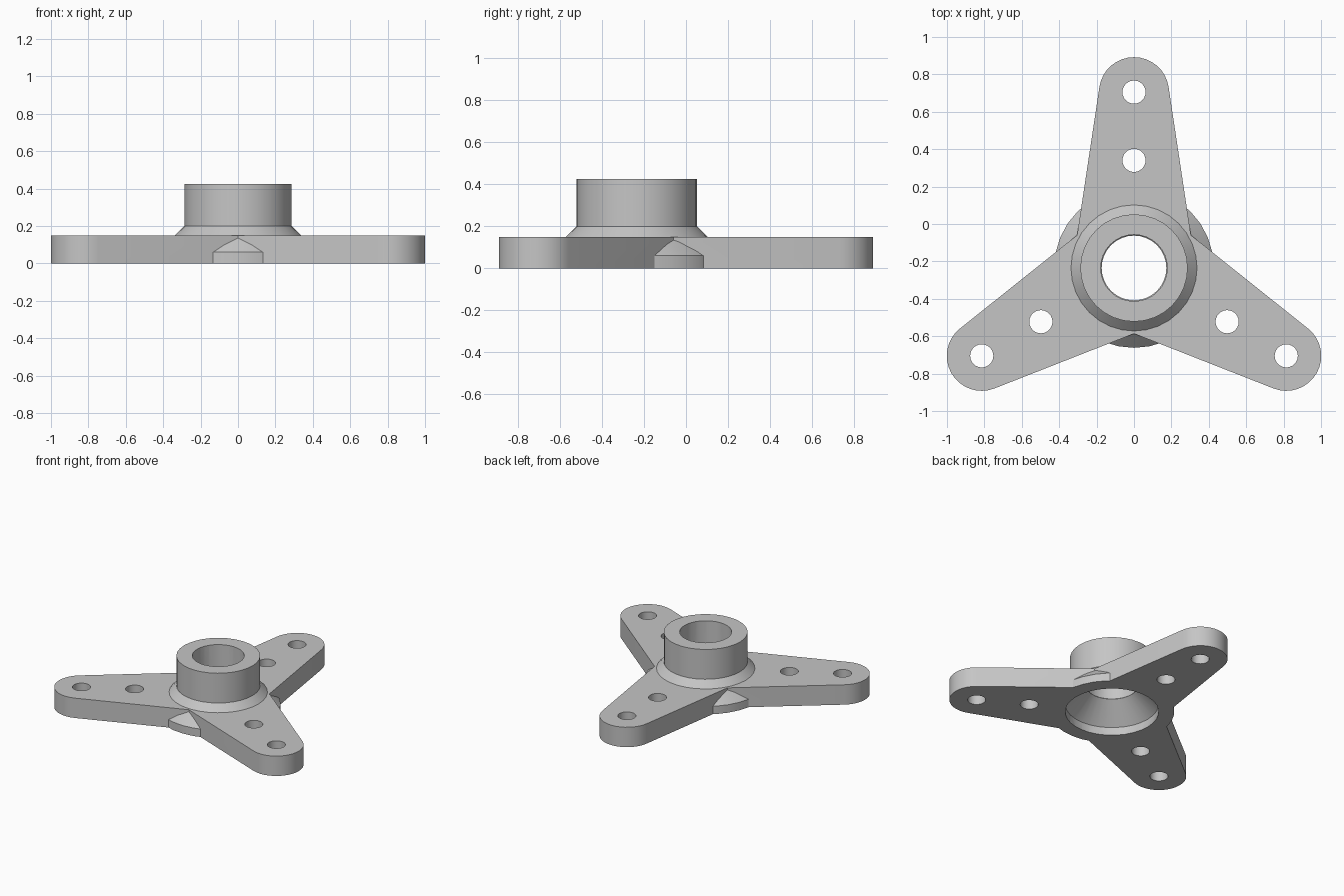
import bpy, bmesh, math
from mathutils import Vector

cube = bpy.data.objects.get("Cube")
if cube:
    bpy.data.objects.remove(cube, do_unlink=True)

CENTRE = Vector((0, -0.235, 0))
REACH, TIP_R, ROOT_R, PLATE_H = 0.94, 0.187, 0.327, 0.15
ARMS = [math.radians(a) for a in (90, 210, 330)]

grey = bpy.data.materials.new("plain grey")
grey.use_nodes = True
colour = (0.56, 0.56, 0.56, 1)
grey.diffuse_color = colour
grey.node_tree.nodes["Principled BSDF"].inputs["Base Color"].default_value = colour


def polar(r, a):
    return Vector((r * math.cos(a), r * math.sin(a), 0))


def make_object(name, bm):
    bmesh.ops.recalc_face_normals(bm, faces=bm.faces)
    mesh = bpy.data.meshes.new(name)
    bm.to_mesh(mesh)
    bm.free()
    mesh.materials.append(grey)
    ob = bpy.data.objects.new(name, mesh)
    ob.location = CENTRE
    bpy.context.collection.objects.link(ob)
    return ob


def lathe(bm, profile, at=Vector(), steps=32):
    """Solid of revolution; the profile starts and ends on the axis."""
    verts = [bm.verts.new(at + Vector((r, 0, z))) for r, z in profile]
    edges = [bm.edges.new(pair) for pair in zip(verts, verts[1:])]
    bmesh.ops.spin(bm, geom=verts + edges, cent=at, axis=(0, 0, 1),
                   angle=math.tau, steps=steps)
    bmesh.ops.remove_doubles(bm, verts=bm.verts, dist=0.0005)


def combine(target, tool, operation):
    mod = target.modifiers.new(operation.lower(), "BOOLEAN")
    mod.object, mod.operation, mod.solver = tool, operation, "EXACT"
    bpy.context.view_layer.objects.active = target
    bpy.ops.object.modifier_apply(modifier=mod.name)
    bpy.data.objects.remove(tool, do_unlink=True)


# Three tapered arms: rounded tips joined by tangent lines that meet in valleys
bm = bmesh.new()
swing = math.acos((ROOT_R - TIP_R) / REACH)
valley = ROOT_R / math.cos(swing - math.pi / 3)
outline = []
for a in ARMS:
    outline += [polar(REACH, a) + polar(TIP_R, a + swing * (i / 8 - 1)) for i in range(17)]
    outline.append(polar(valley, a + math.pi / 3))
base = bm.faces.new([bm.verts.new(p) for p in outline])
top = bmesh.ops.extrude_face_region(bm, geom=[base])["geom"]
bmesh.ops.translate(bm, vec=(0, 0, PLATE_H),
                    verts=[v for v in top if isinstance(v, bmesh.types.BMVert)])
bracket = make_object("three_arm_bracket", bm)

# Hub: low rim, sloped shoulder and upright collar
bm = bmesh.new()
lathe(bm, [(0, 0), (0.427, 0), (0.427, 0.06), (0.287, 0.2), (0.287, 0.425), (0, 0.425)])
combine(bracket, make_object("hub", bm), "UNION")

# Bore with a conical recess underneath, and two bolt holes along each arm
bm = bmesh.new()
lathe(bm, [(0, -0.1), (0.32, -0.1), (0.32, 0.06), (0.173, 0.2), (0.178, 0.205),
           (0.178, 0.6), (0, 0.6)])
for a in ARMS:
    for distance in (0.575, REACH):
        lathe(bm, [(0, -0.1), (0.062, -0.1), (0.062, 0.3), (0, 0.3)], polar(distance, a), 24)
cutter = make_object("hole_cutter", bm)
cutter.hide_render = True
combine(bracket, cutter, "DIFFERENCE")

# Smooth round walls, crisp corners
bpy.ops.object.select_all(action="DESELECT")
bracket.select_set(True)
bpy.context.view_layer.objects.active = bracket
bpy.ops.object.shade_smooth_by_angle(angle=math.radians(30))
